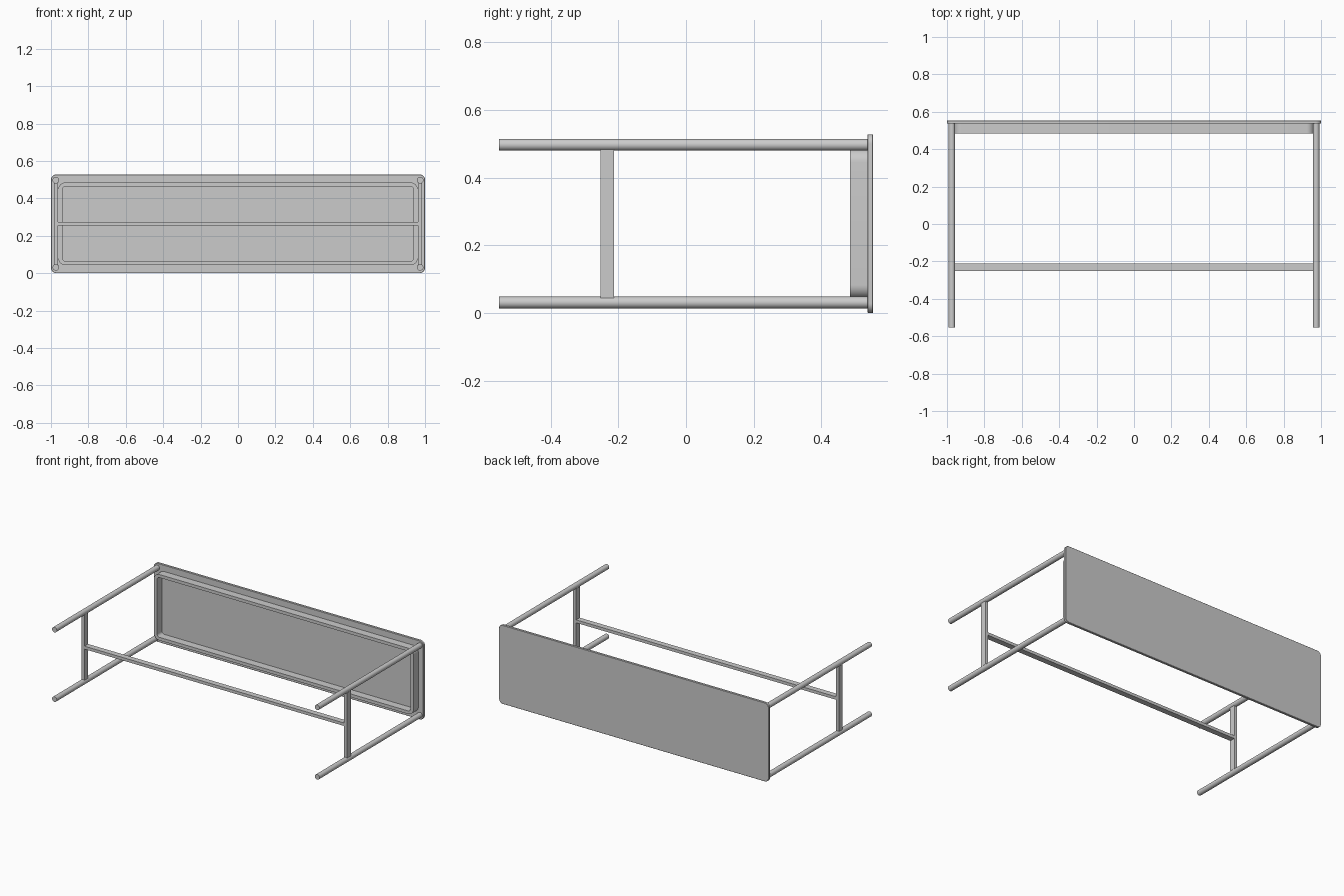
import bpy, bmesh, math

if "Cube" in bpy.data.objects:
    bpy.data.objects.remove(bpy.data.objects["Cube"])

ZC = 0.264            # middle of the short side
Y_BACK = 0.553        # outer face of the table top
Y_UNDER = 0.536       # underside of the table top
Y_FOOT = -0.553       # leg ends
LEG_X, LEG_Z, LEG_R = 0.974, 0.233, 0.0175


def rounded_rect(hx, hz, r, n=10):
    """Outline in the xz plane, rounded corners."""
    pts = []
    for k, (sx, sz) in enumerate([(1, 1), (-1, 1), (-1, -1), (1, -1)]):
        for i in range(n + 1):
            a = math.pi / 2 * (k + i / n)
            pts.append((sx * (hx - r) + r * math.cos(a),
                        ZC + sz * (hz - r) + r * math.sin(a)))
    return pts


def finish(name, bm):
    bmesh.ops.recalc_face_normals(bm, faces=bm.faces)
    me = bpy.data.meshes.new(name)
    bm.to_mesh(me)
    bm.free()
    ob = bpy.data.objects.new(name, me)
    bpy.context.collection.objects.link(ob)
    bpy.ops.object.select_all(action='DESELECT')
    ob.select_set(True)
    bpy.context.view_layer.objects.active = ob
    bpy.ops.object.shade_smooth_by_angle(angle=math.radians(35))
    return ob


def loft(bm, a, b):
    n = len(a)
    for i in range(n):
        bm.faces.new((a[i], a[(i + 1) % n], b[(i + 1) % n], b[i]))


def ring(bm, pts, y):
    return [bm.verts.new((x, y, z)) for x, z in pts]


def box(name, lo, hi):
    bm = bmesh.new()
    bmesh.ops.create_cube(bm, size=1)
    for v in bm.verts:
        v.co = [(l + h) / 2 + c * (h - l) for c, l, h in zip(v.co, lo, hi)]
    return finish(name, bm)


# table top: rounded slab with slightly softened edges
bm = bmesh.new()
e = 0.002
levels = [(e, Y_UNDER), (0, Y_UNDER + e), (0, Y_BACK - e), (e, Y_BACK)]
rings = [ring(bm, rounded_rect(1 - d, ZC - d, 0.029 - d), y) for d, y in levels]
for a, b in zip(rings, rings[1:]):
    loft(bm, a, b)
bm.faces.new(rings[0])
bm.faces.new(rings[-1])
finish("table_top", bm)

# apron: rounded frame under the top
bm = bmesh.new()
outer, inner = rounded_rect(0.962, 0.221, 0.04), rounded_rect(0.939, 0.2, 0.018)
y0, y1 = 0.484, Y_UNDER
o0, o1, i0, i1 = ring(bm, outer, y0), ring(bm, outer, y1), ring(bm, inner, y0), ring(bm, inner, y1)
for a, b in ((o0, o1), (o1, i1), (i1, i0), (i0, o0)):
    loft(bm, a, b)
finish("apron_frame", bm)

# four round legs
for sx, side in ((-1, "left"), (1, "right")):
    for sz, level in ((-1, "lower"), (1, "upper")):
        bm = bmesh.new()
        c = [(sx * LEG_X + LEG_R * math.cos(t * math.tau / 32),
              ZC + sz * LEG_Z + LEG_R * math.sin(t * math.tau / 32)) for t in range(32)]
        a, b = ring(bm, c, Y_FOOT), ring(bm, c, Y_UNDER)
        loft(bm, a, b)
        bm.faces.new(a)
        bm.faces.new(b)
        finish(f"{side}_{level}_leg", bm)
    # short stretcher between the legs of one end
    xs = sorted((sx * 0.985, sx * 0.963))
    box(f"{side}_end_stretcher", (xs[0], -0.252, ZC - 0.219), (xs[1], -0.212, ZC + 0.219))

# long stretcher joining both ends
box("long_stretcher", (-0.964, -0.25, ZC - 0.01), (0.964, -0.212, ZC + 0.01))
